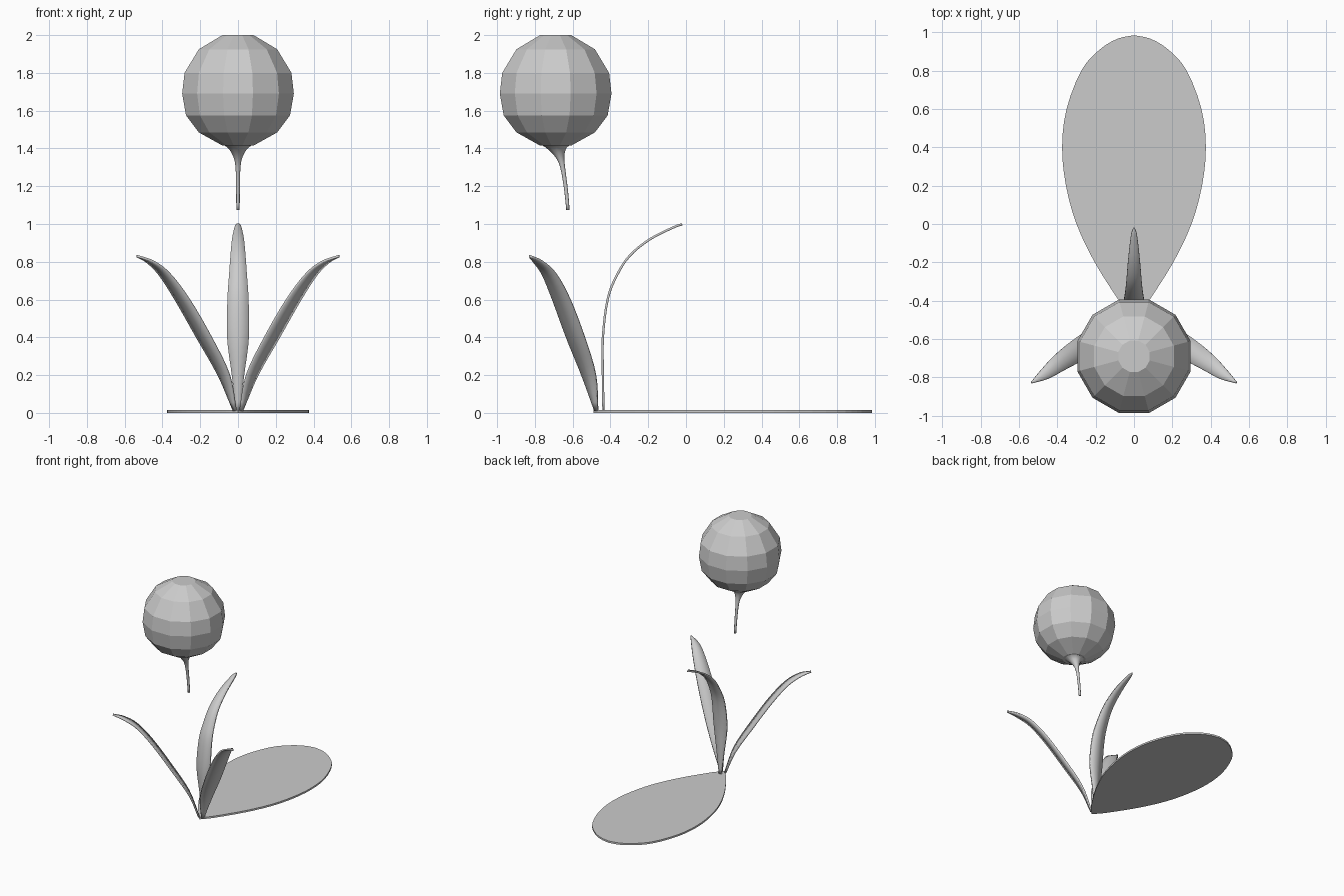
import bpy, math
from mathutils import Vector

if "Cube" in bpy.data.objects:
    bpy.data.objects.remove(bpy.data.objects["Cube"])


def add_mesh(name, verts, faces, smooth=False):
    me = bpy.data.meshes.new(name)
    me.from_pydata(verts, [], faces)
    me.update()
    ob = bpy.data.objects.new(name, me)
    bpy.context.collection.objects.link(ob)
    for p in me.polygons:
        p.use_smooth = smooth
    return ob


def spline(pts, steps=4):
    """Smooth resampling through points of any dimension (Catmull-Rom)."""
    P = [Vector(p) for p in pts]
    P = [2 * P[0] - P[1]] + P + [2 * P[-1] - P[-2]]
    out = []
    for i in range(1, len(P) - 2):
        a, b, c, d = P[i - 1:i + 3]
        for k in range(steps):
            t = k / steps
            out.append(0.5 * (2 * b + (c - a) * t + (2 * a - 5 * b + 4 * c - d) * t ** 2
                              + (3 * b - a - 3 * c + d) * t ** 3))
    return out + [P[-2]]


def rings(name, data, sides, turn=0.0, smooth=False):
    """Stack of circles given as (y, z, radius), capped at both ends."""
    verts, faces = [], []
    for y, z, r in data:
        for k in range(sides):
            a = turn + 2 * math.pi * k / sides
            verts.append((r * math.cos(a), y + r * math.sin(a), z))
    for i in range(len(data) - 1):
        for k in range(sides):
            j = (k + 1) % sides
            faces.append((i * sides + k, i * sides + j,
                          (i + 1) * sides + j, (i + 1) * sides + k))
    n = len(data) * sides
    faces += [tuple(range(sides - 1, -1, -1)), tuple(range(n - sides, n))]
    return add_mesh(name, verts, faces, smooth)


def blade(name, path, widths, across, thick=0.012):
    """Thin leaf strip along a path, with half-widths set across it."""
    pts = spline([Vector((p[0], p[1], p[2], w)) for p, w in zip(path, widths)])
    across = Vector(across).normalized()
    verts, faces = [], []
    for p in pts:
        c, w = Vector(p[:3]), max(p[3], 0.002)
        verts += [c - across * w, c, c + across * w]
    for i in range(len(pts) - 1):
        for k in range(2):
            a = i * 3 + k
            faces.append((a, a + 1, a + 4, a + 3))
    ob = add_mesh(name, verts, faces, True)
    mod = ob.modifiers.new("thickness", 'SOLIDIFY')
    mod.thickness = thick
    mod.offset = 0
    return ob


# Faceted round flower head
head = [(-0.69, 1.415, 0.085), (-0.69, 1.485, 0.215), (-0.69, 1.575, 0.285),
        (-0.69, 1.69, 0.306), (-0.69, 1.80, 0.293), (-0.69, 1.925, 0.215),
        (-0.69, 2.0, 0.085)]
rings("flower_head", head, 12, math.pi / 12)

# Flared stem, floating below the head
stem = spline([(-0.625, 1.075, 0.009), (-0.635, 1.18, 0.010), (-0.653, 1.30, 0.013),
               (-0.670, 1.36, 0.026), (-0.687, 1.405, 0.056), (-0.69, 1.43, 0.10)], 3)
rings("flower_stem", stem, 12, 0, True)

# Upright leaf bending backwards
blade("back_leaf",
      [(0, -0.437, 0.012), (0, -0.44, 0.2), (0, -0.44, 0.4), (0, -0.415, 0.6),
       (0, -0.37, 0.72), (0, -0.30, 0.83), (0, -0.19, 0.92), (0, -0.06, 0.985),
       (0, -0.02, 0.998)],
      [0.010, 0.033, 0.058, 0.056, 0.048, 0.040, 0.031, 0.016, 0.003], (1, 0, 0))

# Two leaves leaning forward to each side
for name, s in (("left_leaf", -1), ("right_leaf", 1)):
    blade(name,
          [(s * 0.017, -0.475, 0.012), (s * 0.075, -0.515, 0.2), (s * 0.18, -0.585, 0.4),
           (s * 0.295, -0.66, 0.6), (s * 0.39, -0.725, 0.735), (s * 0.465, -0.783, 0.80),
           (s * 0.535, -0.828, 0.83)],
          [0.010, 0.046, 0.060, 0.058, 0.046, 0.030, 0.004], (s * 0.62, 0.78, 0))

# Flat oval leaf lying on the ground
half = spline([(0, -0.49), (0.035, -0.455), (0.085, -0.39), (0.205, -0.2), (0.30, 0.0),
               (0.355, 0.2), (0.375, 0.4), (0.352, 0.6), (0.275, 0.8), (0.185, 0.905),
               (0.09, 0.965), (0, 0.985)], 3)
outline = [(p[0], p[1]) for p in half] + [(-p[0], p[1]) for p in half[-2:0:-1]]
n = len(outline)
verts = [(x, y, z) for z in (0.0, 0.014) for x, y in outline]
faces = [tuple(range(n - 1, -1, -1)), tuple(range(n, 2 * n))]
faces += [(i, (i + 1) % n, n + (i + 1) % n, n + i) for i in range(n)]
add_mesh("ground_leaf", verts, faces)
